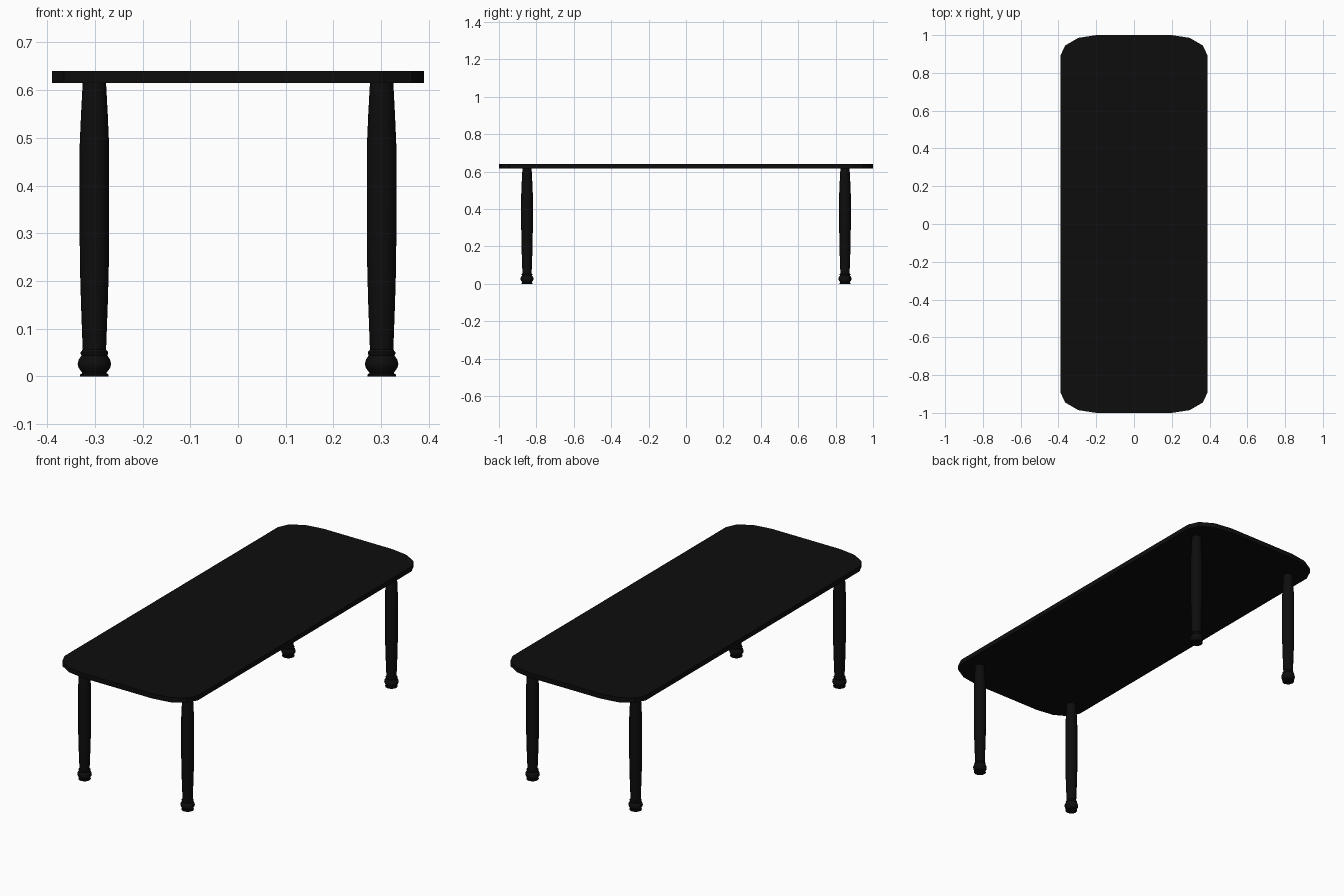
import bpy
import bmesh
from math import cos, sin, pi, radians

cube = bpy.data.objects.get("Cube")
if cube:
    bpy.data.objects.remove(cube, do_unlink=True)

HALF_X, HALF_Y = 0.39, 1.0
TOP_LOW, TOP_HIGH = 0.615, 0.64
LEG_X, LEG_Y = 0.301, 0.85
SIDES = 12

black = bpy.data.materials.new("black_lacquer")
black.use_nodes = True
colour = (0.004, 0.004, 0.004, 1)
black.diffuse_color = colour
black.node_tree.nodes["Principled BSDF"].inputs["Base Color"].default_value = colour


def make_object(name, bm):
    bmesh.ops.recalc_face_normals(bm, faces=bm.faces)
    mesh = bpy.data.meshes.new(name)
    bm.to_mesh(mesh)
    bm.free()
    mesh.materials.append(black)
    obj = bpy.data.objects.new(name, mesh)
    bpy.context.collection.objects.link(obj)
    return obj


# Table top: a slab with wide elliptical corners in three segments
def build_top():
    bm = bmesh.new()
    rx, ry = 0.19, 0.11
    outline = []
    for quarter, (sx, sy) in enumerate([(1, 1), (-1, 1), (-1, -1), (1, -1)]):
        for step in range(4):
            a = quarter * pi / 2 + step * pi / 6
            outline.append((sx * (HALF_X - rx) + rx * cos(a),
                            sy * (HALF_Y - ry) + ry * sin(a), TOP_LOW))
    face = bm.faces.new([bm.verts.new(p) for p in outline])
    result = bmesh.ops.extrude_face_region(bm, geom=[face], use_keep_orig=True)
    raised = [g for g in result["geom"] if isinstance(g, bmesh.types.BMVert)]
    bmesh.ops.translate(bm, verts=raised, vec=(0, 0, TOP_HIGH - TOP_LOW))
    return make_object("table_top", bm)


# Turned leg: radius and height pairs from the foot to the table top
LEG_PROFILE = [
    (0.030, 0), (0.030, 0.004), (0.025, 0.007), (0.033, 0.018),
    (0.035, 0.026), (0.033, 0.035), (0.027, 0.044), (0.029, 0.048),
    (0.029, 0.051), (0.0245, 0.056), (0.028, 0.15), (0.030, 0.22),
    (0.031, 0.30), (0.031, 0.48), (0.028, 0.55), (0.0245, TOP_LOW),
]


def build_leg(name, x, y):
    bm = bmesh.new()
    rings = [[bm.verts.new((r * cos(2 * pi * i / SIDES), r * sin(2 * pi * i / SIDES), z))
              for i in range(SIDES)] for r, z in LEG_PROFILE]
    for low, high in zip(rings, rings[1:]):
        for i in range(SIDES):
            j = (i + 1) % SIDES
            bm.faces.new((low[i], low[j], high[j], high[i]))
    bm.faces.new(rings[0])
    bm.faces.new(rings[-1])
    leg = make_object(name, bm)
    leg.location = (x, y, 0)
    return leg


build_top()
legs = [build_leg(f"{end}_{side}_leg", sx * LEG_X, sy * LEG_Y)
        for end, sy in (("front", -1), ("back", 1))
        for side, sx in (("left", 1), ("right", -1))]

# Smooth the turned surfaces, keep the rims sharp
bpy.ops.object.select_all(action="DESELECT")
for leg in legs:
    leg.select_set(True)
bpy.context.view_layer.objects.active = legs[0]
bpy.ops.object.shade_smooth_by_angle(angle=radians(35))
